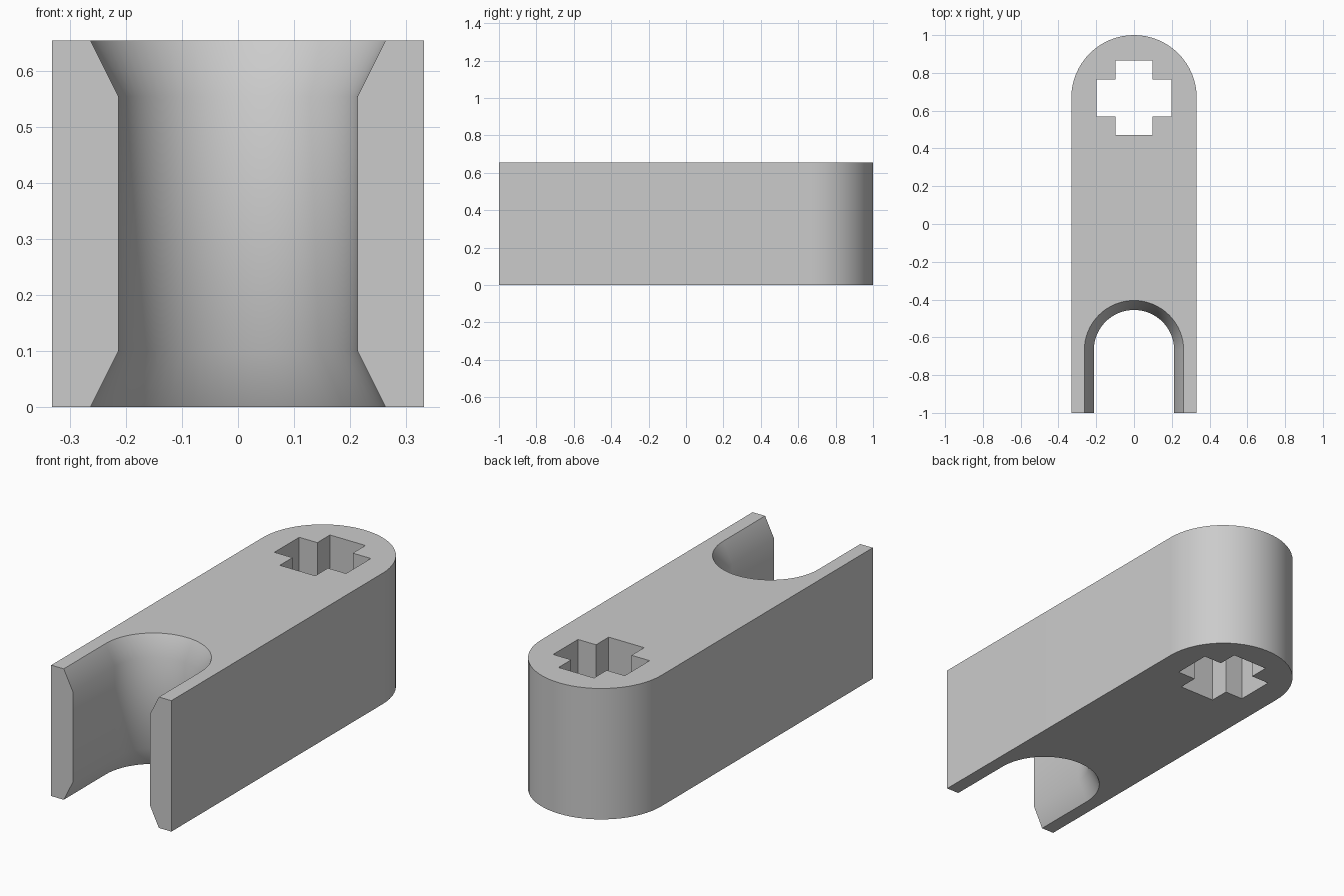
import bpy, bmesh
from math import cos, sin, pi, radians

if "Cube" in bpy.data.objects:
    bpy.data.objects.remove(bpy.data.objects["Cube"], do_unlink=True)

HALF_W, HEIGHT = 0.332, 0.654
PIN_Y = 0.668            # centre of rounded end and cross hole; slot mirrors it
SLOT_R, FLARE_R, FLARE_H = 0.213, 0.263, 0.1
OVER = 0.05              # how far cutters overshoot the body
STEPS = 32

grey = bpy.data.materials.new("light_grey")
grey.use_nodes = True
grey.diffuse_color = (0.6, 0.6, 0.6, 1)
grey.node_tree.nodes["Principled BSDF"].inputs["Base Color"].default_value = (0.6, 0.6, 0.6, 1)


def arch(r, centre_y, front_y):
    """Straight-sided outline with a half-round back end."""
    arc = [(r * cos(pi * i / STEPS), centre_y + r * sin(pi * i / STEPS))
           for i in range(STEPS + 1)]
    return [(r, front_y)] + arc + [(-r, front_y)]


def loft(name, layers):
    """Solid through equal-length outlines stacked at given heights."""
    bm = bmesh.new()
    rings = [[bm.verts.new((x, y, z)) for x, y in outline] for z, outline in layers]
    for low, high in zip(rings, rings[1:]):
        for i in range(len(low)):
            j = (i + 1) % len(low)
            bm.faces.new((low[i], low[j], high[j], high[i]))
    bm.faces.new(rings[0][::-1])
    bm.faces.new(rings[-1])
    bmesh.ops.recalc_face_normals(bm, faces=bm.faces)
    mesh = bpy.data.meshes.new(name)
    bm.to_mesh(mesh)
    bm.free()
    mesh.materials.append(grey)
    obj = bpy.data.objects.new(name, mesh)
    bpy.context.collection.objects.link(obj)
    return obj


# Bar with one rounded end
outline = arch(HALF_W, PIN_Y, -1)
body = loft("lever_body", [(0, outline), (HEIGHT, outline)])

# Cross-shaped axle hole
L, S = 0.198, 0.098
quarter = [(L, S), (S, S), (S, L)]
cross = []
for c, s in ((1, 0), (0, 1), (-1, 0), (0, -1)):
    cross += [(x * c - y * s, PIN_Y + x * s + y * c) for x, y in quarter]
cross_cutter = loft("cross_hole_cutter", [(-OVER, cross), (HEIGHT + OVER, cross)])

# Open slot, flared at the top and bottom
over_r = FLARE_R + (FLARE_R - SLOT_R) * OVER / FLARE_H
levels = [(-OVER, over_r), (FLARE_H, SLOT_R),
          (HEIGHT - FLARE_H, SLOT_R), (HEIGHT + OVER, over_r)]
slot_cutter = loft("slot_cutter", [(z, arch(r, -PIN_Y, -1 - OVER)) for z, r in levels])

# Cut both openings and bake the result
cutters = (cross_cutter, slot_cutter)
for cutter in cutters:
    cutter.hide_render = True
    mod = body.modifiers.new(cutter.name, 'BOOLEAN')
    mod.operation = 'DIFFERENCE'
    mod.solver = 'EXACT'
    mod.object = cutter
bpy.context.view_layer.update()
result = bpy.data.meshes.new_from_object(
    body.evaluated_get(bpy.context.evaluated_depsgraph_get()))
body.modifiers.clear()
body.data = result
for cutter in cutters:
    bpy.data.objects.remove(cutter, do_unlink=True)

# Smooth curves, crisp edges
bpy.ops.object.select_all(action='DESELECT')
body.select_set(True)
bpy.context.view_layer.objects.active = body
bpy.ops.object.shade_smooth_by_angle(angle=radians(30))
